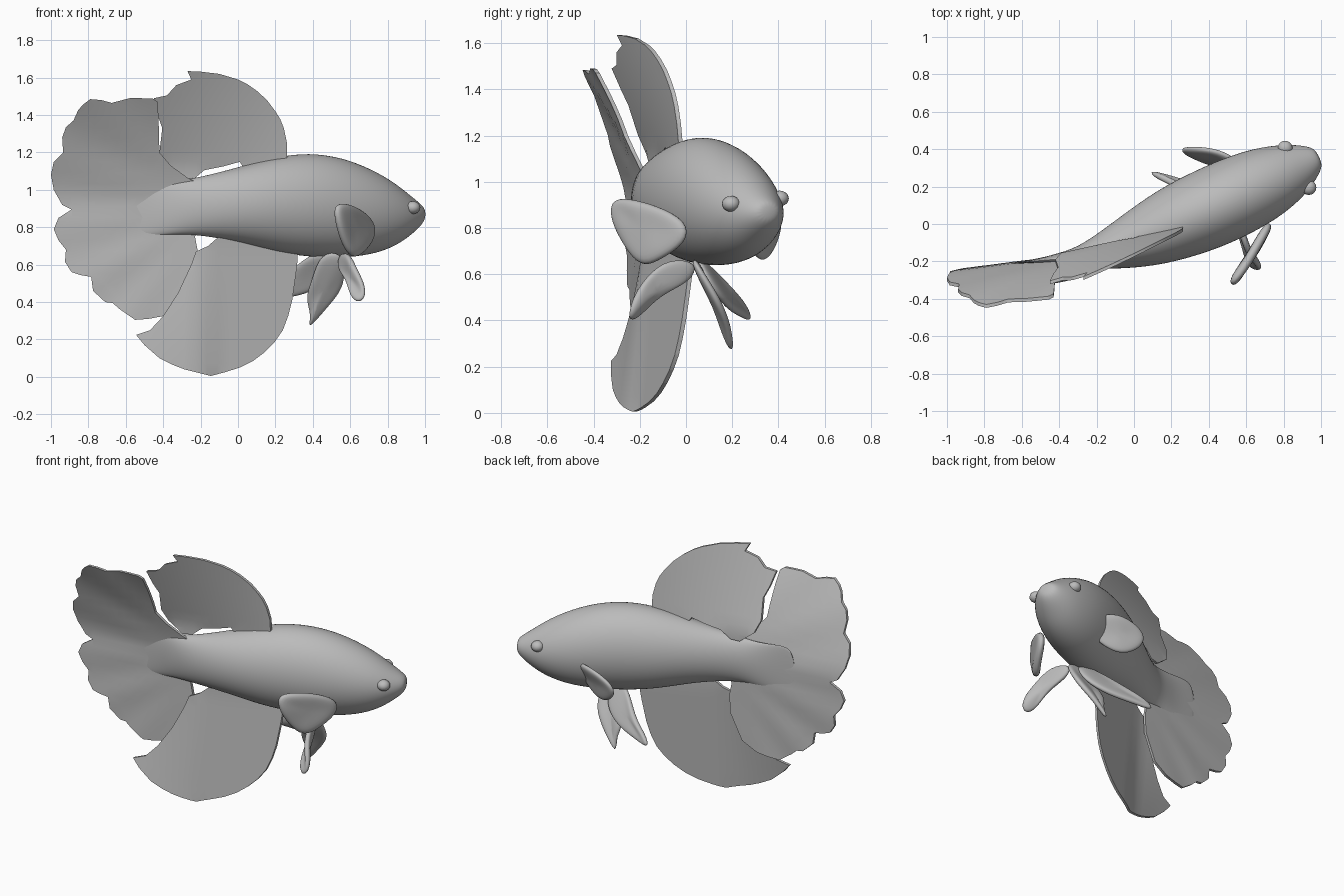
import bpy, bmesh, math
from mathutils import Vector

cube = bpy.data.objects.get("Cube")
if cube:
    bpy.data.objects.remove(cube, do_unlink=True)

grey = bpy.data.materials.new("plain grey")
grey.use_nodes = True
COLOUR = (0.5, 0.5, 0.5, 1)
grey.diffuse_color = COLOUR
grey.node_tree.nodes["Principled BSDF"].inputs["Base Color"].default_value = COLOUR


def finish(bm, name, thickness=0, levels=0):
    """Turn a bmesh into a smooth-shaded object, with optional modifiers."""
    bmesh.ops.recalc_face_normals(bm, faces=bm.faces)
    mesh = bpy.data.meshes.new(name)
    bm.to_mesh(mesh)
    bm.free()
    mesh.materials.append(grey)
    mesh.shade_smooth()
    mesh.set_sharp_from_angle(angle=math.radians(50))
    ob = bpy.data.objects.new(name, mesh)
    bpy.context.collection.objects.link(ob)
    if thickness:
        mod = ob.modifiers.new("thickness", 'SOLIDIFY')
        mod.thickness, mod.offset = thickness, 0
    if levels:
        mod = ob.modifiers.new("rounding", 'SUBSURF')
        mod.levels = mod.render_levels = levels
    return ob


def sheet_fin(name, outline, depth, thickness=0.018, step=0.06):
    """Outline in x and z, cut into a grid, bent in y by depth(x, z), then thickened."""
    bm = bmesh.new()
    bm.faces.new([bm.verts.new((x, 0, z)) for x, z in outline])
    for axis in (Vector((1, 0, 0)), Vector((0, 0, 1))):
        for i in range(-20, 30):
            bmesh.ops.bisect_plane(bm, geom=bm.verts[:] + bm.edges[:] + bm.faces[:],
                                   plane_co=axis * (i * step + 0.013), plane_no=axis)
    bmesh.ops.triangulate(bm, faces=bm.faces)
    for v in bm.verts:
        v.co.y = depth(v.co.x, v.co.z) - thickness / 2
    copy = bmesh.ops.extrude_face_region(bm, geom=bm.faces[:], use_keep_orig=True)["geom"]
    for v in copy:
        if isinstance(v, bmesh.types.BMVert):
            v.co.y += thickness
    return finish(bm, name)


def small_fin(name, points, thickness=0.035):
    """Small fin given by its rim, filled from a middle ring and rounded."""
    bm = bmesh.new()
    mid = sum((Vector(p) for p in points), Vector()) / len(points)
    rim = [bm.verts.new(mid.lerp(Vector(p), 1.06)) for p in points]
    ring = [bm.verts.new(mid.lerp(Vector(p), 0.5)) for p in points]
    for i in range(len(rim)):
        j = (i + 1) % len(rim)
        bm.faces.new((rim[i], rim[j], ring[j], ring[i]))
    bm.faces.new(ring)
    return finish(bm, name, thickness, 2)


# Body: oval rings along the slanting spine, fading into the tail (x, y, top, bottom, half width)
spine = [(-.66, -.212, 1.08, .74, .003), (-.5, -.195, 1.06, .75, .012),
         (-.38, -.185, 1.05, .76, .035), (-.25, -.18, 1.055, .765, .07),
         (0, -.095, 1.12, .725, .155), (.2, -.005, 1.178, .665, .2),
         (.38, .072, 1.2, .64, .216), (.55, .15, 1.175, .635, .215),
         (.7, .22, 1.115, .65, .198), (.82, .275, 1.045, .69, .162),
         (.9, .315, .98, .745, .122), (.965, .347, .93, .80, .075),
         (.99, .36, .905, .84, .04)]
SIDES = 16
across = Vector((-.43, .9, 0)).normalized()
bm = bmesh.new()
rings = []
for x, y, top, bottom, half in spine:
    centre = Vector((x, y, (top + bottom) / 2))
    ring = []
    for k in range(SIDES):
        a = 2 * math.pi * k / SIDES
        ring.append(bm.verts.new(centre + across * (half * 1.02 * math.cos(a))
                                 + Vector((0, 0, (top - bottom) * .51 * math.sin(a)))))
    rings.append(ring)
for a, b in zip(rings, rings[1:]):
    for k in range(SIDES):
        n = (k + 1) % SIDES
        bm.faces.new((a[k], a[n], b[n], b[k]))
bm.faces.new(rings[0])
bm.faces.new(rings[-1])
finish(bm, "body", levels=2)

# Eyes: shallow bulges on both sides of the head
for name, place in (("left_eye", (.808, .405, .928)), ("right_eye", (.935, .195, .905))):
    bm = bmesh.new()
    bmesh.ops.create_uvsphere(bm, u_segments=16, v_segments=10, radius=0.04)
    for v in bm.verts:
        v.co = Vector((v.co.x, v.co.y, v.co.z * 0.85)) + Vector(place)
    finish(bm, name)


# Tail fin: scalloped fan whose upper lobe leans towards the front
def tail_depth(x, z):
    lean = .21 * (max(0, z - .9) / .6) ** 1.5
    rays = .004 * math.sin(16 * math.atan2(z - .9, -.1 - x)) * min(1, max(0, -.3 - x) * 3)
    return -.163 + .13 * (x + .25) - lean + rays


tail = [(-.2, 1.03), (-.27, 1.065), (-.36, 1.13), (-.42, 1.2), (-.425, 1.39), (-.43, 1.47),
        (-.455, 1.488), (-.52, 1.49), (-.58, 1.49), (-.675, 1.465), (-.73, 1.48), (-.79, 1.485),
        (-.83, 1.455), (-.855, 1.425), (-.88, 1.37), (-.92, 1.335), (-.94, 1.28), (-.935, 1.2),
        (-.985, 1.15), (-1, 1.08), (-.985, 1), (-.94, .92), (-.89, .895), (-.96, .85),
        (-.985, .79), (-.96, .73), (-.92, .68), (-.925, .615), (-.89, .56), (-.845, .545),
        (-.785, .535), (-.775, .46), (-.71, .4), (-.67, .395), (-.63, .36), (-.55, .305),
        (-.48, .31), (-.4, .325), (-.3, .38), (-.22, .55), (-.215, .67), (-.23, .75), (-.2, .8)]
sheet_fin("tail_fin", tail, tail_depth)

# Dorsal fin: tall rounded sail with a ragged rear edge, leaning more towards the rear
dorsal = [(.262, 1.14), (.262, 1.25), (.245, 1.33), (.225, 1.38), (.2, 1.42), (.155, 1.48),
          (.1, 1.53), (.05, 1.565), (0, 1.59), (-.1, 1.62), (-.2, 1.632), (-.27, 1.635),
          (-.25, 1.59), (-.33, 1.56), (-.38, 1.505), (-.45, 1.49), (-.43, 1.4), (-.405, 1.33),
          (-.42, 1.2), (-.39, 1.12), (-.3, 1.05), (-.24, 1.055), (-.18, 1.105),
          (-.08, 1.125), (.01, 1.15), (.04, 1.1)]
sheet_fin("dorsal_fin", dorsal,
          lambda x, z: -.02 + .22 * (x - .26) - (.19 - .4 * x) * max(0, z - 1.12))

# Anal fin: large curved sail below the body
anal = [(.32, .7), (.318, .62), (.31, .55), (.29, .41), (.27, .33), (.24, .25), (.195, .185),
        (.14, .13), (.08, .085), (.01, .05), (-.07, .025), (-.145, .005), (-.285, .04),
        (-.35, .065), (-.42, .1), (-.5, .17), (-.545, .225), (-.47, .25), (-.4, .325),
        (-.32, .45), (-.25, .6), (-.225, .67), (-.16, .7), (-.12, .735), (-.05, .78), (.15, .73)]


def anal_depth(x, z):
    base = -.1 + .4 * x if x > -.2 else -.18 + .1 * (x + .2)
    return base - (.08 + .3 * max(0, -x - .1)) * max(0, .7 - z)


sheet_fin("anal_fin", anal, anal_depth)

# Pectoral fins: rounded paddles behind the head
small_fin("right_pectoral_fin", [
    (.725, .0, .83), (.65, -.13, .895), (.58, -.25, .925), (.52, -.32, .92), (.53, -.32, .83),
    (.56, -.26, .72), (.61, -.19, .63), (.67, -.11, .67), (.725, .0, .74)], 0.05)
small_fin("left_pectoral_fin", [
    (.6, .3, .84), (.48, .385, .88), (.36, .405, .86), (.25, .405, .8), (.27, .38, .72),
    (.36, .34, .66), (.45, .31, .67), (.56, .27, .74)])

# Pelvic fins: a narrow paddle on the right, a forked fan on the left
small_fin("right_pelvic_fin", [
    (.54, .05, .65), (.59, -.08, .665), (.62, -.17, .59), (.67, -.225, .5), (.68, -.24, .43),
    (.64, -.24, .4), (.6, -.2, .43), (.585, -.11, .52), (.54, .02, .57)])
small_fin("left_pelvic_fin_front", [
    (.56, .03, .66), (.57, .1, .55), (.55, .15, .46), (.46, .19, .36), (.37, .2, .25),
    (.4, .18, .34), (.36, .16, .42), (.4, .1, .52), (.44, .04, .66)])
small_fin("left_pelvic_fin_rear", [
    (.5, .05, .66), (.5, .13, .52), (.36, .2, .44), (.2, .25, .42), (.08, .28, .395),
    (.12, .26, .46), (.25, .2, .53), (.38, .07, .66)])
